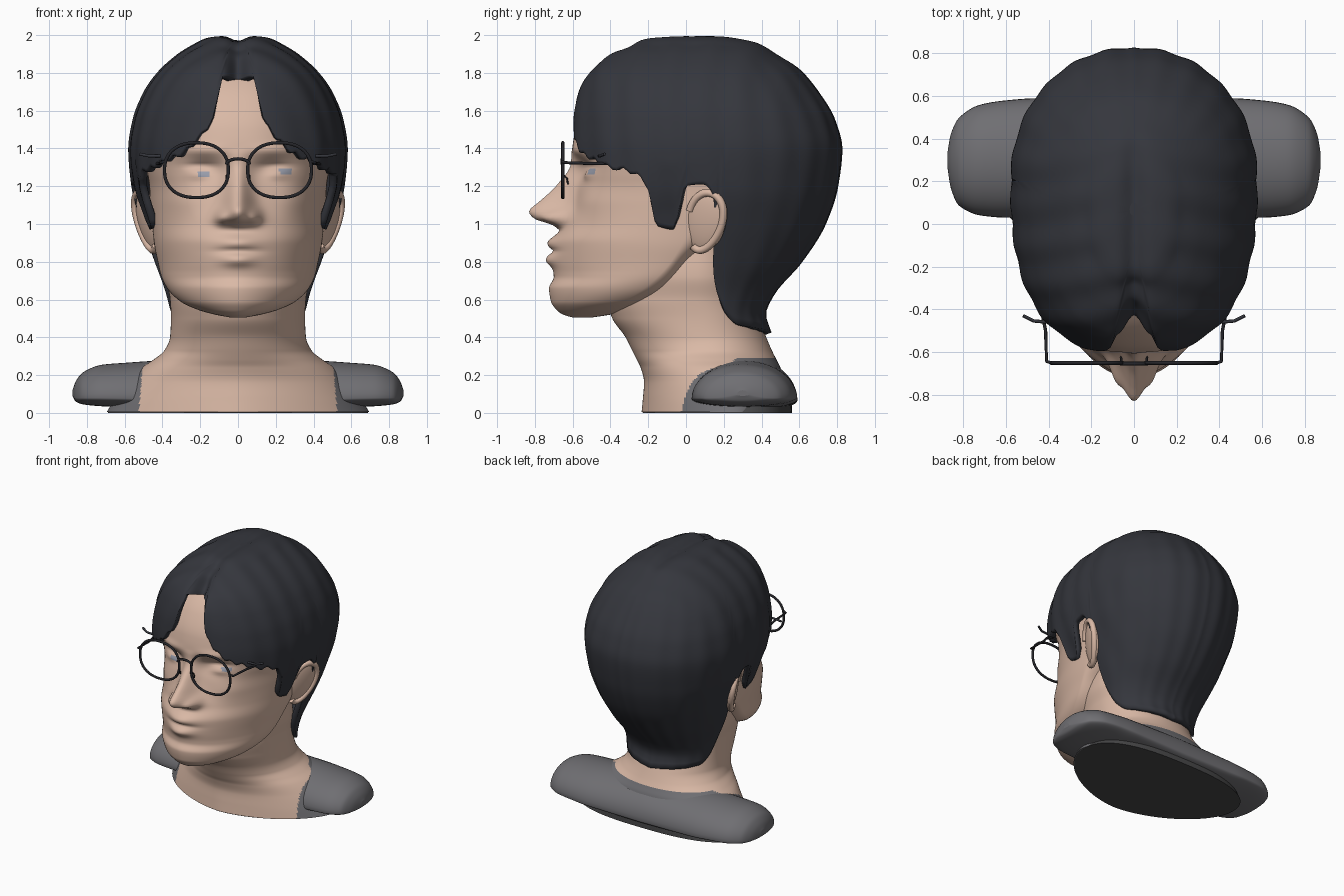
import bpy, bmesh, math
from mathutils import Matrix, Vector

cube = bpy.data.objects.get("Cube")
if cube:
    bpy.data.objects.remove(cube, do_unlink=True)


def material(name, color):
    mat = bpy.data.materials.new(name)
    mat.use_nodes = True
    mat.diffuse_color = (*color, 1)
    mat.node_tree.nodes["Principled BSDF"].inputs["Base Color"].default_value = (*color, 1)
    return mat


SKIN = material("warm skin", (.70, .485, .38))
HAIR = material("black hair", (.035, .037, .046))
SHIRT = material("grey shirt", (.16, .158, .17))
BASE = material("dark base", (.065, .065, .067))
FRAME = material("black frame", (.018, .018, .022))
IRIS = material("blue grey iris", (.31, .33, .40))


def sample(table, key):
    """Smooth, non-overshooting interpolation of table rows (key, values...)."""
    key = min(max(key, table[0][0]), table[-1][0])
    i = 0
    while i < len(table) - 2 and key > table[i + 1][0]:
        i += 1

    def slope(j, c):
        return (table[j + 1][c] - table[j][c]) / (table[j + 1][0] - table[j][0])

    def tangent(j, c):
        if j == 0:
            return slope(0, c)
        if j == len(table) - 1:
            return slope(j - 1, c)
        a, b = slope(j - 1, c), slope(j, c)
        return 2 * a * b / (a + b) if a * b > 0 else 0

    span = table[i + 1][0] - table[i][0]
    t = (key - table[i][0]) / span
    out = []
    for c in range(1, len(table[0])):
        p, q = table[i][c], table[i + 1][c]
        m, n = tangent(i, c) * span, tangent(i + 1, c) * span
        out.append(p + t * m + t * t * (3 * (q - p) - 2 * m - n) + t ** 3 * (2 * (p - q) + m + n))
    return out


def clamp(value):
    return min(max(value, 0), 1)


def polar(angle, power):
    """Point of a unit superellipse in the given direction."""
    s, c = math.sin(angle), math.cos(angle)
    r = (abs(s) ** power + abs(c) ** power) ** (-1 / power)
    return s * r, c * r


def section(row, angle, front_power, back_power=2.1):
    """Horizontal outline from half width, front, back and centre; angle 0 is the front."""
    width, front, back, centre = row
    s, c = polar(angle, front_power if math.cos(angle) > 0 else back_power)
    return width * s, centre - c * (centre - front if c > 0 else back - centre)


def bump(x, z, cx, cz, sx, sz):
    return math.exp(-((x - cx) / sx) ** 2 - ((z - cz) / sz) ** 2)


def loft(name, rings, mats, rule=None, cap_start=True, smooth=True):
    bm = bmesh.new()
    rows = [[bm.verts.new(p) for p in ring] for ring in rings]
    count = len(rows[0])
    for low, high in zip(rows, rows[1:]):
        for i in range(count):
            j = (i + 1) % count
            bm.faces.new((low[i], low[j], high[j], high[i]))
    if cap_start:
        bm.faces.new(rows[0][::-1])
    bm.faces.new(rows[-1])
    for face in bm.faces:
        face.smooth = smooth and len(face.verts) == 4
        if rule:
            face.material_index = rule(face.calc_center_median())
    return finish(name, bm, mats)


def finish(name, bm, mats):
    mesh = bpy.data.meshes.new(name)
    bm.to_mesh(mesh)
    bm.free()
    for mat in mats:
        mesh.materials.append(mat)
    obj = bpy.data.objects.new(name, mesh)
    bpy.context.collection.objects.link(obj)
    return obj


def tube(name, points, radius, mat, closed=False):
    curve = bpy.data.curves.new(name, "CURVE")
    curve.dimensions = "3D"
    curve.bevel_depth, curve.bevel_resolution, curve.use_fill_caps = radius, 3, True
    line = curve.splines.new("POLY")
    line.points.add(len(points) - 1)
    for point, co in zip(line.points, points):
        point.co = (*co, 1)
    line.use_cyclic_u = closed
    line.use_smooth = True
    curve.materials.append(mat)
    obj = bpy.data.objects.new(name, curve)
    bpy.context.collection.objects.link(obj)


COLS = 240
ANGLES = [math.tau * i / COLS for i in range(COLS)]

# Head: height, half width, front, back, centre
HEAD = [(.505, .04, -.60, -.50, -.55), (.52, .12, -.65, -.40, -.50), (.545, .21, -.685, -.29, -.43),
        (.59, .305, -.715, -.17, -.33), (.66, .375, -.725, -.04, -.22), (.72, .405, -.70, .01, -.15),
        (.80, .425, -.705, .06, -.08), (.90, .445, -.70, .20, -.02), (1.0, .455, -.645, .40, .03),
        (1.1, .465, -.605, .55, .08), (1.2, .47, -.585, .65, .1), (1.3, .485, -.585, .70, .1),
        (1.4, .495, -.60, .72, .1), (1.5, .49, -.585, .70, .1), (1.65, .45, -.52, .60, .1),
        (1.77, .37, -.42, .48, .08), (1.86, .24, -.27, .32, .06), (1.9, .03, 0, .08, .04)]
# Nose: height, projection, width
NOSE = [(.965, 0, .09), (.995, .06, .095), (1.03, .175, .09), (1.07, .215, .08), (1.12, .175, .07),
        (1.2, .105, .062), (1.3, .035, .055), (1.4, 0, .06)]


def face_relief(x, z):
    depth, width = sample(NOSE, z)
    total = depth * math.exp(-(x / width) ** 2)
    total += .034 * bump(x, z, 0, .9, .1, .036) + .038 * bump(x, z, 0, .81, .09, .034)
    total -= .015 * bump(x, z, 0, .857, .11, .012)
    for side in (-1, 1):
        total += .05 * bump(x, z, side * .088, 1.035, .033, .035)
        total -= .055 * bump(x, z, side * .17, 1.28, .1, .06)
        total += .035 * bump(x, z, side * .2, 1.265, .07, .032)
        total -= .012 * bump(x, z, side * .2, 1.31, .08, .01)
        total += .02 * bump(x, z, side * .3, 1.12, .1, .09)
        total += .015 * bump(x, z, side * .2, 1.39, .12, .03)
    return total


def head_ring(z):
    ring = []
    for a in ANGLES:
        x, y = section(sample(HEAD, z), a, 1.85 + .45 * clamp((z - .75) * 2))
        ring.append((x, y - (face_relief(x, z) if math.cos(a) > .2 else 0), z))
    return ring


def eye_rule(c):
    spots = ((-.18, 1.265), (.25, 1.28))
    return int(c.y < -.3 and any(((c.x - x) / .033) ** 2 + ((c.z - z) / .02) ** 2 < 1 for x, z in spots))


low, high = HEAD[0][0], HEAD[-1][0]
heights = [low + (high - low) * (t - math.sin(math.tau * t) / 12) for t in (i / 140 for i in range(141))]
loft("head", [head_ring(z) for z in heights], [SKIN, IRIS], eye_rule)

# Neck and chest, with the shirt beyond the neckline
BUST = [(.004, .695, -.235, .5, .25), (.08, .65, -.228, .52, .25), (.16, .59, -.222, .52, .24),
        (.24, .51, -.24, .5, .22), (.28, .45, -.26, .48, .19), (.33, .39, -.285, .455, .15),
        (.4, .36, -.32, .425, .1), (.5, .355, -.39, .385, .08), (.6, .36, -.42, .36, .06), (.72, .38, -.42, .34, .06),
        (.9, .36, -.3, .3, .05)]


def shirt_rule(c):
    return int(abs(c.x) > .525 - .08 * c.z or (c.y > .1 and c.z < min(.29, .1 + .7 * c.y)))


loft("neck_and_chest", [[(*section(sample(BUST, z), a, 1.7 + .3 * clamp(z * 3)), z) for a in ANGLES]
                        for z in (.004 + .007 * i for i in range(129))], [SKIN, SHIRT], shirt_rule)

# Shoulders: distance from centre, front, back, bottom, top
SHOULDER = [(0, .06, .59, .01, .29), (.45, .03, .59, .02, .275), (.6, .03, .58, .03, .265),
            (.72, .04, .56, .035, .255), (.82, .085, .50, .045, .215), (.86, .17, .42, .06, .165),
            (.876, .27, .33, .09, .12)]


def shoulder_ring(x):
    front, back, bottom, top = sample(SHOULDER, abs(x))
    middle = bottom + .2 * (top - bottom)
    ring = []
    for i in range(48):
        s, c = polar(math.tau * i / 48, 2)
        ring.append((x, (front + back) / 2 + c * (back - front) / 2,
                     middle + s * (top - middle if s > 0 else middle - bottom)))
    return ring


loft("shoulders", [shoulder_ring(.876 * math.sin(math.pi * (i / 80 - .5))) for i in range(81)], [SHIRT])

# Base plate tapers upward, inside the chest
loft("base", [[(*section((.69 - inset, -.23 + inset, .56, .25), a, 1.7, 2.6), z) for a in ANGLES]
              for z, inset in ((0, 0), (.04, .035))], [BASE], smooth=False)

# Hair cap: height, half width, front, back, centre
CAP = [(.43, .35, -.3, .455, .12), (.53, .37, -.3, .425, .12), (.62, .385, -.4, .465, .12), (.8, .445, -.5, .62, .13),
       (1.0, .51, -.6, .745, .15), (1.2, .565, -.605, .81, .17), (1.4, .582, -.615, .832, .2),
       (1.55, .56, -.605, .795, .19), (1.7, .50, -.575, .71, .17), (1.8, .43, -.53, .625, .15),
       (1.9, .32, -.41, .495, .13), (1.955, .23, -.3, .4, .12), (1.985, .165, -.22, .3, .11),
       (1.997, .08, -.1, .2, .1), (2, .02, .04, .1, .07)]
# Lower edge of the hair: degrees from the front, height
HAIRLINE = [(0, 1.8), (10.5, 1.79), (12, 1.66), (13.5, 1.57), (18, 1.49), (24, 1.42), (30, 1.37), (38, 1.34),
            (47, 1.3), (57, 1.27), (63, 1.18), (67, .99), (74, .97), (77, 1.2), (84, 1.21), (89, 1.14), (92, .76),
            (100, .6), (120, .465), (180, .43)]


def hair_point(angle, v):
    degrees = math.degrees(min(angle, math.tau - angle))
    edge = sample(HAIRLINE, degrees)[0]
    if 14 < degrees < 60:
        edge += .012 * math.sin(angle * 50)
    z = edge + (2 - edge) * math.sin(v * math.pi / 2)
    row = sample(CAP, z)
    # Sideburns lie close to the cheek
    row[0] -= .025 * math.exp(-((degrees - 70) / 9) ** 2) * clamp((1.32 - z) * 4)
    x, y = section(row, angle, 2.6)
    # Strands sweep sideways from the parting and hang straight at the back
    rear = max(-math.cos(angle), 0) * clamp((1.9 - z) * 3)
    wave = (1 - rear) * math.sin(32 * y + 9 * abs(x) + 4 * z) + rear * math.sin(math.radians(22 * degrees))
    grow = 1 + .006 * (wave - 1) * clamp((2 - z) * 20)
    x, y, z = x * grow, row[3] + (y - row[3]) * grow, z + max(z - 1.3, 0) * (grow - 1)
    # Centre parting
    parting = math.exp(-(x / .05) ** 2)
    forward = max(math.cos(angle), 0) * clamp((2 - z) * 5) * clamp((.1 - y) * 5)
    return x, y + .1 * parting * forward, z - .03 * parting * clamp((.5 - y) * 3)


hair = loft("hair", [[hair_point(a, i / 64) for a in ANGLES] for i in range(65)], [HAIR], cap_start=False)
shell = hair.modifiers.new("thickness", "SOLIDIFY")
shell.thickness, shell.offset = .04, -1

# Ears, glasses and loose wisps, one of each per side
for side, word in ((1, "left"), (-1, "right")):
    flip = Matrix.Diagonal((side, 1, 1, 1))
    place = flip @ Matrix.Translation((.475, .105, 1.015)) @ Matrix.Rotation(math.radians(-24), 4, "Z") \
        @ Matrix.Rotation(math.radians(10), 4, "Y") @ Matrix.Rotation(math.radians(-20), 4, "X")
    bm = bmesh.new()
    bmesh.ops.create_uvsphere(bm, u_segments=32, v_segments=20, radius=1,
                              matrix=place @ Matrix.Diagonal((.032, .115, .165, 1)))
    bmesh.ops.recalc_face_normals(bm, faces=bm.faces)
    for f in bm.faces:
        f.smooth = True
    finish(word + "_ear", bm, [SKIN])
    arc = [math.radians(-110 + 7 * i) for i in range(41)]
    tube(word + "_ear_rim", [place @ Vector((.014, (.096 + .015 * math.sin(a)) * math.cos(a), .16 * math.sin(a)))
                             for a in arc], .021, SKIN)

    rim = [polar(math.tau * i / 64, 2.3) for i in range(64)]
    tube(word + "_lens_rim", [(side * (.22 + .169 * s), -.652, 1.285 + .145 * c) for s, c in rim],
         .009, FRAME, True)
    tube(word + "_temple", [(side * x, y, z) for x, y, z in
                            ((.385, -.652, 1.33), (.41, -.645, 1.325), (.415, -.5, 1.32), (.455, -.3, 1.32),
                             (.49, -.05, 1.28))], .008, FRAME)
    tube(word + "_nose_pad", [(side * .06, -.65, 1.26), (side * .06, -.63, 1.24), (side * .062, -.625, 1.21)],
         .005, FRAME)
    tube(word + "_hair_wisp", [(side * .41, -.46, 1.36), (side * .47, -.455, 1.36), (side * .52, -.43, 1.37)],
         .008, HAIR)

tube("glasses_bridge", [(.062 * math.cos(a), -.655, 1.315 + .03 * math.sin(a))
                        for a in (math.pi * i / 12 for i in range(13))], .009, FRAME)
